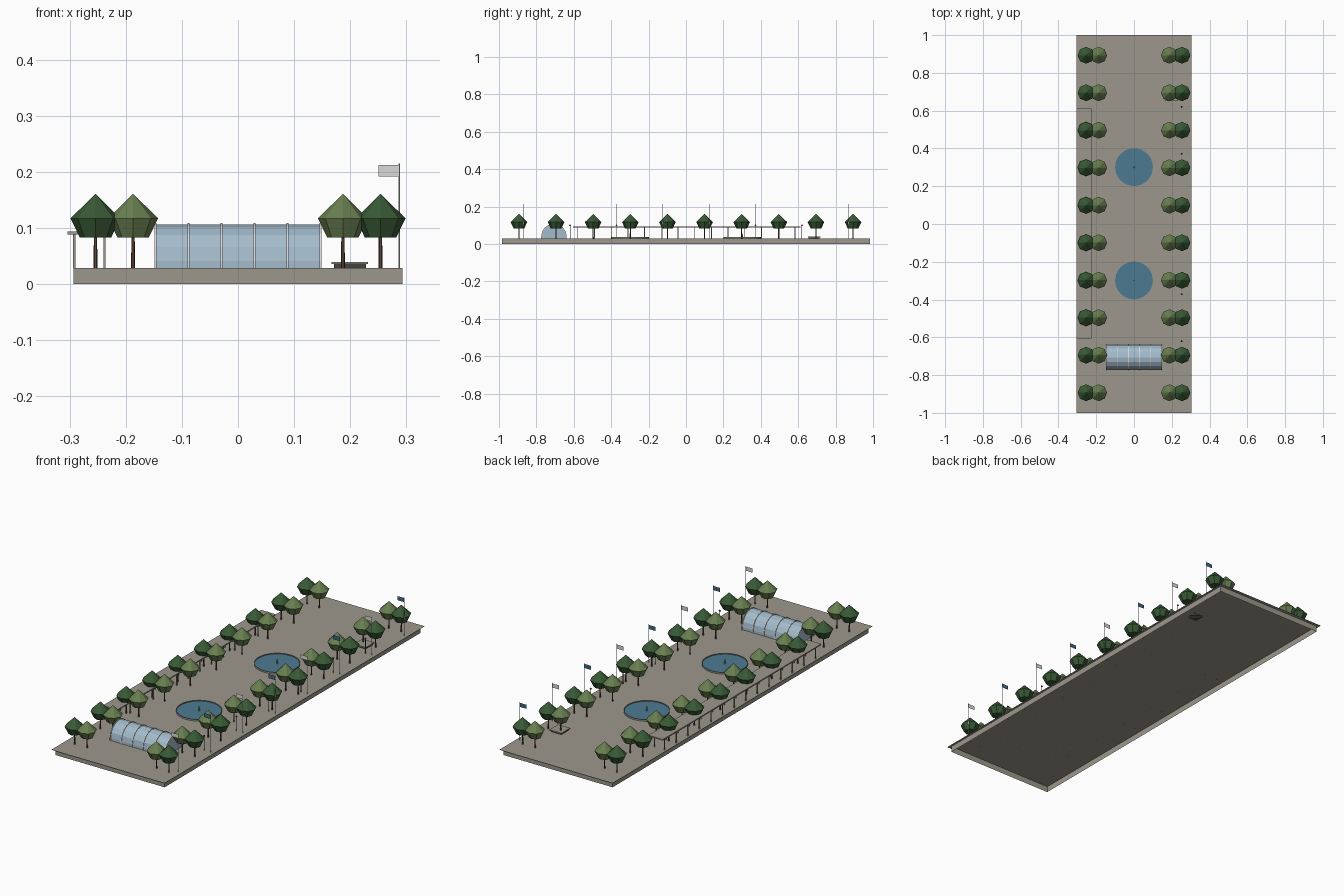
import bpy, bmesh, math

cube = bpy.data.objects.get("Cube")
if cube:
    bpy.data.objects.remove(cube)


def material(name, rgb):
    m = bpy.data.materials.new(name)
    m.use_nodes = True
    m.diffuse_color = (*rgb, 1)
    bsdf = next(n for n in m.node_tree.nodes if n.type == 'BSDF_PRINCIPLED')
    bsdf.inputs["Base Color"].default_value = (*rgb, 1)
    bsdf.inputs["Roughness"].default_value = 0.8
    return m


PAVING = material("paving_stone", (0.335, 0.312, 0.262))
BARK = material("bark", (0.11, 0.062, 0.038))
DARK_LEAF = material("dark_leaf", (0.04, 0.1, 0.037))
LIGHT_LEAF = material("light_leaf", (0.14, 0.21, 0.08))
GLASS = material("pale_glass", (0.37, 0.5, 0.6))
WHITE = material("off_white", (0.7, 0.7, 0.69))
WATER = material("water_blue", (0.075, 0.195, 0.285))
BLUE = material("blue_cloth", (0.045, 0.14, 0.23))
TAN = material("tan_brass", (0.4, 0.33, 0.16))
DARK = material("dark_metal", (0.06, 0.055, 0.05))

GROUND = 0.029


def make(name, bm, mat):
    bmesh.ops.recalc_face_normals(bm, faces=bm.faces)
    mesh = bpy.data.meshes.new(name)
    bm.to_mesh(mesh)
    bm.free()
    mesh.materials.append(mat)
    return place(name, mesh)


def place(name, mesh, loc=(0, 0, 0)):
    ob = bpy.data.objects.new(name, mesh)
    ob.location = loc
    bpy.context.scene.collection.objects.link(ob)
    return ob


def box(name, x, y, z, mat, open_ends=False):
    """Box from (low, high) ranges, optionally without top and bottom."""
    bm = bmesh.new()
    bmesh.ops.create_cube(bm, size=1)
    if open_ends:
        ends = [f for f in bm.faces if abs(f.calc_center_median().z) > 0.4]
        bmesh.ops.delete(bm, geom=ends, context='FACES_ONLY')
    for v in bm.verts:
        for i, (lo, hi) in enumerate((x, y, z)):
            v.co[i] = lo if v.co[i] < 0 else hi
    return make(name, bm, mat)


def sheet(name, points, mat):
    """Single flat face."""
    bm = bmesh.new()
    bm.faces.new([bm.verts.new(p) for p in points])
    return make(name, bm, mat)


def lathe(name, profile, sides, mat, turn=0.0, caps=True):
    """Surface turned around z from (radius, height) pairs."""
    bm = bmesh.new()
    rings = []
    for r, z in profile:
        if r == 0:
            rings.append([bm.verts.new((0, 0, z))] * sides)
        else:
            angles = [turn + math.tau * i / sides for i in range(sides)]
            rings.append([bm.verts.new((r * math.cos(a), r * math.sin(a), z)) for a in angles])
    for a, b in zip(rings, rings[1:]):
        for i in range(sides):
            j = (i + 1) % sides
            bm.faces.new(list(dict.fromkeys((a[i], a[j], b[j], b[i]))))
    if caps:
        for ring in (rings[0], rings[-1]):
            if ring[0] is not ring[1]:
                bm.faces.new(ring)
    return make(name, bm, mat)


def prism(name, outline, x0, x1, mat):
    """Closed (y, z) outline stretched along x."""
    bm = bmesh.new()
    a, b = [[bm.verts.new((x, y, z)) for y, z in outline] for x in (x0, x1)]
    for i in range(len(outline)):
        bm.faces.new((a[i - 1], a[i], b[i], b[i - 1]))
    bm.faces.new(a)
    bm.faces.new(b)
    return make(name, bm, mat)


def repeat(ob, spots):
    """Put the part on the first spot and linked copies on the others."""
    ob.location = spots[0]
    for p in spots[1:]:
        place(ob.name, ob.data, p)


# Plaza: a flat paved sheet over a hollow skirt
box("plaza_skirt", (-0.2935, 0.2935), (-0.983, 0.983), (0, GROUND), PAVING, open_ends=True)
corners = [(-0.305, -1), (0.305, -1), (0.305, 1), (-0.305, 1)]
sheet("plaza_paving", [(x, y, GROUND) for x, y in corners], PAVING)

# Double rows of trees on both sides
rows = [0.1985 * (i - 4.5) for i in range(10)]
CROWN = [(0.028, 0.083), (0.0445, 0.117), (0, 0.161)]
for label, px, leaf in (("outer", 0.254, DARK_LEAF), ("inner", 0.187, LIGHT_LEAF)):
    spots = [(s * px, y, 0) for s in (-1, 1) for y in rows]
    repeat(lathe(label + "_tree_crown", CROWN, 8, leaf), spots)
    repeat(lathe(label + "_tree_trunk", [(0.0036, GROUND), (0.0028, 0.09)], 6, BARK), spots)

# Round fountains: thin wall, water inside and a small jet
spots = [(0, -0.299, 0), (0, 0.301, 0)]
repeat(lathe("fountain_wall", [(0.101, GROUND), (0.101, 0.037)], 32, PAVING, caps=False), spots)
disc = [(0.1 * math.cos(math.tau * i / 32), 0.1 * math.sin(math.tau * i / 32), 0.033) for i in range(32)]
repeat(sheet("fountain_water", disc, WATER), spots)
repeat(lathe("fountain_jet", [(0.004, 0.033), (0.002, 0.056)], 8, TAN), spots)


# Glass barrel-vault pavilion
def arch(radius):
    y, z = -0.706, GROUND + 0.012
    angles = [math.pi * i / 8 for i in range(9)]
    curve = [(y + radius * math.cos(a), z + radius * math.sin(a)) for a in angles]
    return [(y + radius, GROUND)] + curve + [(y - radius, GROUND)]


prism("pavilion_glass", arch(0.065), -0.147, 0.147, GLASS)
rib = arch(0.068) + arch(0.0635)[::-1]
for i in range(6):
    x = -0.147 + 0.0588 * i
    prism("pavilion_rib", rib, x - 0.002, x + 0.002, WHITE)

# Covered walk along one long side
box("walk_roof", (-0.304, -0.226), (-0.605, 0.612), (0.088, 0.094), PAVING)
posts = [(x, 0.0893 * (i - 6.5) + 0.002, 0) for x in (-0.292, -0.238) for i in range(14)]
repeat(lathe("walk_post", [(0.003, GROUND), (0.003, 0.089)], 4, PAVING, math.pi / 4), posts)

# Flagpoles with alternating flags
poles = [(0.287, 0.248 * (i - 3.5), 0) for i in range(8)]
repeat(lathe("flagpole", [(0.0013, GROUND), (0.0013, 0.215)], 6, WHITE), poles)
cloth = [(-0.037, 0, 0.192), (0, 0, 0.192), (0, 0, 0.212), (-0.037, 0, 0.212)]
for label, mat, start in (("white_flag", WHITE, 0), ("blue_flag", BLUE, 1)):
    repeat(sheet(label, cloth, mat), poles[start::2])

# Lamps between the trees
lamps = [(0.252, 0.248 * (i - 2.5), 0) for i in range(6)]
repeat(lathe("lamp_post", [(0.0015, GROUND), (0.0015, 0.098)], 6, DARK), lamps)
repeat(lathe("lamp_head", [(0.002, 0.096), (0.005, 0.101), (0, 0.106)], 8, DARK), lamps)

# Low platform near the back: stone slab on a dark base
box("platform_base", (0.171, 0.228), (0.656, 0.714), (GROUND, 0.036), DARK)
box("platform_slab", (0.167, 0.232), (0.652, 0.718), (0.036, 0.039), PAVING)
